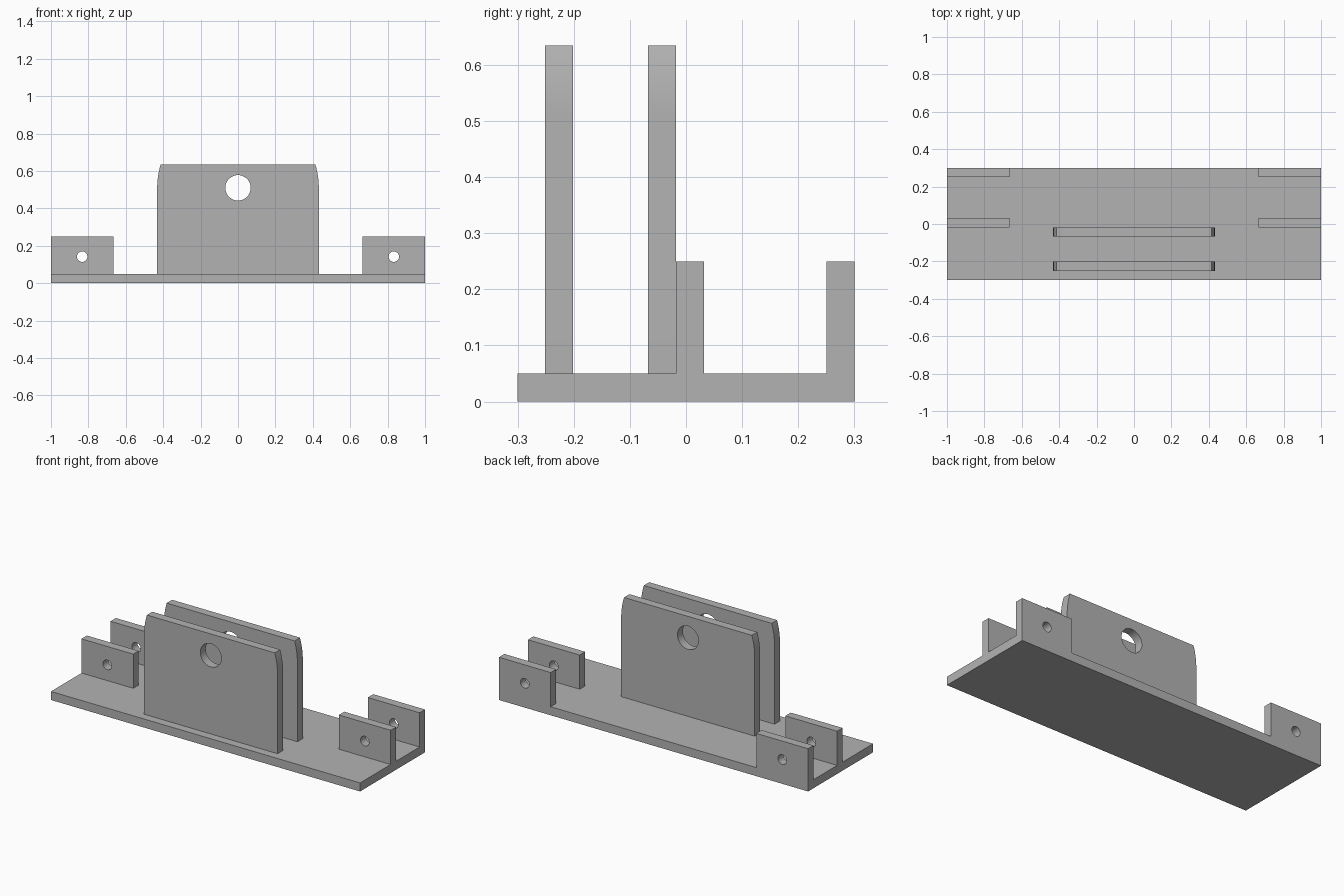
import bpy
import bmesh
from math import sin, cos, asin, pi
from mathutils import Vector

cube = bpy.data.objects.get("Cube")
if cube:
    bpy.data.objects.remove(cube, do_unlink=True)

grey = bpy.data.materials.new("plain_grey")
grey.use_nodes = True
colour = (0.45, 0.45, 0.45, 1)
grey.diffuse_color = colour
grey.node_tree.nodes["Principled BSDF"].inputs["Base Color"].default_value = colour

BASE_TOP = 0.05
THICK = 0.05


def circle(cx, cz, r, n=40):
    return [(cx + r * cos(2 * pi * i / n), cz + r * sin(2 * pi * i / n)) for i in range(n)]


def plate(name, loops, y0, depth):
    """Extrude x-z outlines (outer loop, then holes) along y."""
    bm = bmesh.new()
    for loop in loops:
        verts = [bm.verts.new((x, y0, z)) for x, z in loop]
        for a, b in zip(verts, verts[1:] + verts[:1]):
            bm.edges.new((a, b))
    bmesh.ops.triangle_fill(bm, edges=bm.edges[:], use_beauty=True, normal=Vector((0, -1, 0)))
    front = bm.faces[:]
    new = bmesh.ops.extrude_face_region(bm, geom=front, use_keep_orig=True)["geom"]
    moved = [v for v in new if isinstance(v, bmesh.types.BMVert)]
    bmesh.ops.translate(bm, verts=moved, vec=(0, depth, 0))
    bmesh.ops.recalc_face_normals(bm, faces=bm.faces[:])
    mesh = bpy.data.meshes.new(name)
    bm.to_mesh(mesh)
    bm.free()
    mesh.materials.append(grey)
    obj = bpy.data.objects.new(name, mesh)
    bpy.context.collection.objects.link(obj)
    bpy.ops.object.select_all(action="DESELECT")
    obj.select_set(True)
    bpy.context.view_layer.objects.active = obj
    bpy.ops.object.shade_smooth_by_angle(angle=0.5)
    return obj


def rectangle(x0, x1, z0, z1):
    return [(x0, z0), (x1, z0), (x1, z1), (x0, z1)]


# Base slab
plate("base", [rectangle(-1, 1, 0, BASE_TOP)], -0.3, 0.6)

# Tall pivot plates: straight sides that curve in around the hole's centre
half, pivot, top = 0.432, 0.51, 0.635
end = asin((top - pivot) / half)
side = [(half, BASE_TOP)] + [
    (half * cos(end * i / 8), pivot + half * sin(end * i / 8)) for i in range(9)]
outline = side + [(-x, z) for x, z in reversed(side)]
for name, y in (("front_pivot_plate", -0.251), ("rear_pivot_plate", -0.068)):
    plate(name, [outline, circle(0, pivot, 0.068)], y, THICK)

# Small drilled tabs, a pair at each end
for end_name, s in (("left", 1), ("right", -1)):
    x0, x1 = sorted((s * 0.665, s))
    for row, y in (("inner", -0.018), ("back", 0.25)):
        plate(f"{end_name}_{row}_tab",
              [rectangle(x0, x1, BASE_TOP, 0.25), circle(s * 0.833, 0.142, 0.028, 32)],
              y, THICK)
